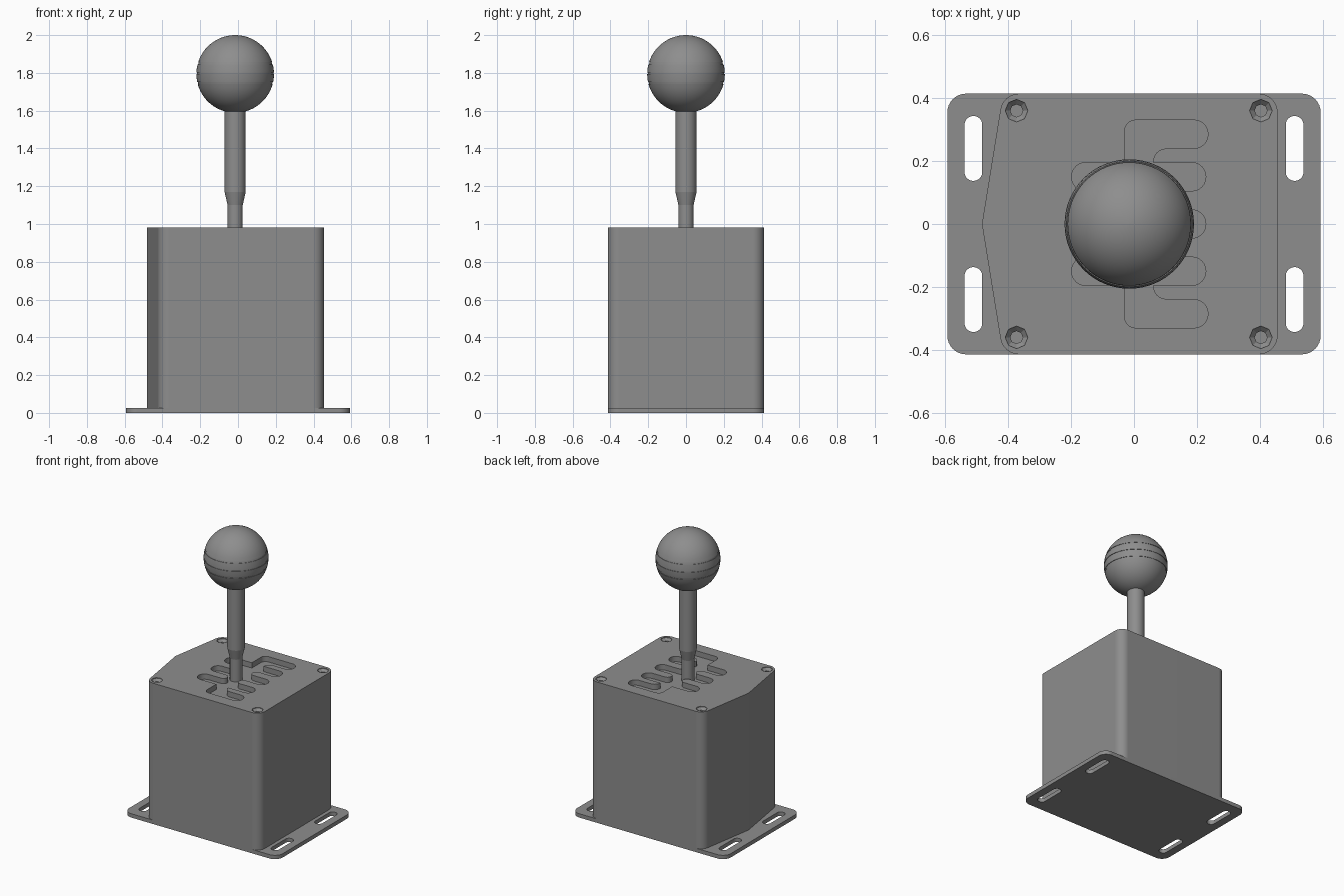
import bpy, bmesh
from math import sin, cos, pi, acos, asin, sqrt
from mathutils import Vector

if "Cube" in bpy.data.objects:
    bpy.data.objects.remove(bpy.data.objects["Cube"])


def fillet(points, steps=8):
    """Round each (x, y, radius) corner of a closed outline."""
    out = []
    for i, (x, y, r) in enumerate(points):
        p = Vector((x, y))
        if r == 0:
            out.append(p)
            continue
        a = (Vector(points[i - 1][:2]) - p).normalized()
        b = (Vector(points[(i + 1) % len(points)][:2]) - p).normalized()
        half = acos(max(-1, min(1, a.dot(b)))) / 2
        c = p + (a + b).normalized() * r / sin(half)
        t = r / (sin(half) / cos(half))
        v0, v1 = p + a * t - c, p + b * t - c
        ang = acos(max(-1, min(1, v0.dot(v1) / r ** 2)))
        for k in range(steps + 1):
            f = k / steps
            out.append(c + (v0 * sin((1 - f) * ang) + v1 * sin(f * ang)) / sin(ang))
    return out


def finish(bm, name):
    bmesh.ops.recalc_face_normals(bm, faces=bm.faces)
    me = bpy.data.meshes.new(name)
    bm.to_mesh(me)
    bm.free()
    ob = bpy.data.objects.new(name, me)
    bpy.context.collection.objects.link(ob)
    return ob


def prism(name, outline, z0, z1):
    bm = bmesh.new()
    face = bm.faces.new([bm.verts.new((p[0], p[1], z0)) for p in outline])
    up = bmesh.ops.extrude_face_region(bm, geom=[face])["geom"]
    verts = [g for g in up if isinstance(g, bmesh.types.BMVert)]
    bmesh.ops.translate(bm, verts=verts, vec=(0, 0, z1 - z0))
    return finish(bm, name)


def lathe(name, profile, x, y, sides):
    """Revolve (radius, z) rings about a vertical axis, with capped ends."""
    bm = bmesh.new()
    rings = [[bm.verts.new((x + r * cos(2 * pi * k / sides), y + r * sin(2 * pi * k / sides), z))
              for k in range(sides)] for r, z in profile]
    for a, b in zip(rings, rings[1:]):
        for k in range(sides):
            n = (k + 1) % sides
            bm.faces.new((a[k], a[n], b[n], b[k]))
    bm.faces.new(rings[0])
    bm.faces.new(rings[-1])
    return finish(bm, name)


def cut(target, cutters):
    bpy.context.view_layer.objects.active = target
    for c in cutters:
        m = target.modifiers.new("cut", "BOOLEAN")
        m.object, m.operation, m.solver = c, "DIFFERENCE", "EXACT"
        bpy.ops.object.modifier_apply(modifier=m.name)
        bpy.data.objects.remove(c, do_unlink=True)


def smooth(ob, angle):
    bpy.ops.object.select_all(action="DESELECT")
    ob.select_set(True)
    bpy.context.view_layer.objects.active = ob
    bpy.ops.object.shade_smooth_by_angle(angle=angle)


def rect(x0, x1, y0, y1, r):
    return fillet([(x0, y0, r), (x1, y0, r), (x1, y1, r), (x0, y1, r)])


# Mounting plate with four adjustment slots
plate = prism("mounting_plate", rect(-0.593, 0.593, -0.414, 0.414, 0.06), 0, 0.027)
cut(plate, [prism("slot_cutter", rect(sx * 0.51 - 0.028, sx * 0.51 + 0.028,
                                      sy * 0.24 - 0.103, sy * 0.24 + 0.103, 0.0275), -0.1, 0.1)
            for sx in (-1, 1) for sy in (-1, 1)])

# Housing with a shallow pointed left side
housing = prism("housing", fillet([(0.456, -0.414, 0.06), (0.456, 0.414, 0.06), (-0.416, 0.414, 0.06),
                                   (-0.483, 0, 0.04), (-0.416, -0.414, 0.06)]), 0.027, 0.982)

# Shift gate: upper half outline, mirrored in y
half_gate = [(0.228, 0.045, 0.044), (0.06, 0.045, 0.029), (0.06, 0.105, 0.029), (0.228, 0.105, 0.044),
             (0.228, 0.195, 0.044), (0.06, 0.195, 0), (0.06, 0.24, 0.044), (0.235, 0.24, 0.044),
             (0.235, 0.33, 0.044), (-0.03, 0.33, 0.035), (-0.03, 0.195, 0), (-0.198, 0.195, 0.044),
             (-0.198, 0.105, 0.044), (-0.03, 0.105, 0.029), (-0.03, 0.045, 0.029), (-0.198, 0.045, 0.044)]
gate = fillet(half_gate + [(x, -y, r) for x, y, r in reversed(half_gate)], 6)
cutters = [prism("gate_cutter", gate, 0.945, 1.05)]

# Countersunk screw holes
for x in (-0.373, 0.403):
    for y in (-0.36, 0.36):
        cutters.append(lathe("screw_cutter", [(0.02, 0.94), (0.02, 0.962), (0.036, 0.978), (0.036, 1.05)], x, y, 8))
cut(housing, cutters)

# Lever shaft with a tapered neck
shaft = lathe("lever_shaft", [(0.04, 0.944), (0.04, 1.1), (0.056, 1.17), (0.056, 1.62)], -0.015, 0, 32)

# Ball knob with three fine grooves, given as (height, half width)
R, ZC = 0.2055, 1.7945
grooves = [(-0.048, 0.006), (0.003, 0.004), (0.057, 0.006)]
edges = [-R * 0.9999] + [e for g, w in grooves for e in (g - w, g + w)] + [R * 0.9999]
profile = []
for i in range(0, len(edges), 2):
    a0, a1 = asin(edges[i] / R), asin(edges[i + 1] / R)
    n = max(2, int((a1 - a0) / 0.09))
    arc = [a0 + (a1 - a0) * k / n for k in range(n + 1)]
    profile += [(R * cos(a), ZC + R * sin(a)) for a in arc]
    if i + 2 < len(edges):
        for e in edges[i + 1:i + 3]:
            profile.append((sqrt(R * R - e * e) - 0.003, ZC + e))
knob = lathe("ball_knob", profile, -0.015, 0, 64)

# Dark grey finish, with even shading on the flat faces
grey = bpy.data.materials.new("dark_grey")
grey.diffuse_color = (0.27, 0.27, 0.27, 1)
grey.use_nodes = True
grey.node_tree.nodes["Principled BSDF"].inputs["Base Color"].default_value = grey.diffuse_color
for ob, angle in ((plate, 0.5), (housing, 0.5), (shaft, 0.21), (knob, 0.5)):
    ob.data.materials.clear()
    ob.data.materials.append(grey)
    smooth(ob, angle)
    ob.modifiers.new("even_shading", "WEIGHTED_NORMAL").keep_sharp = True
